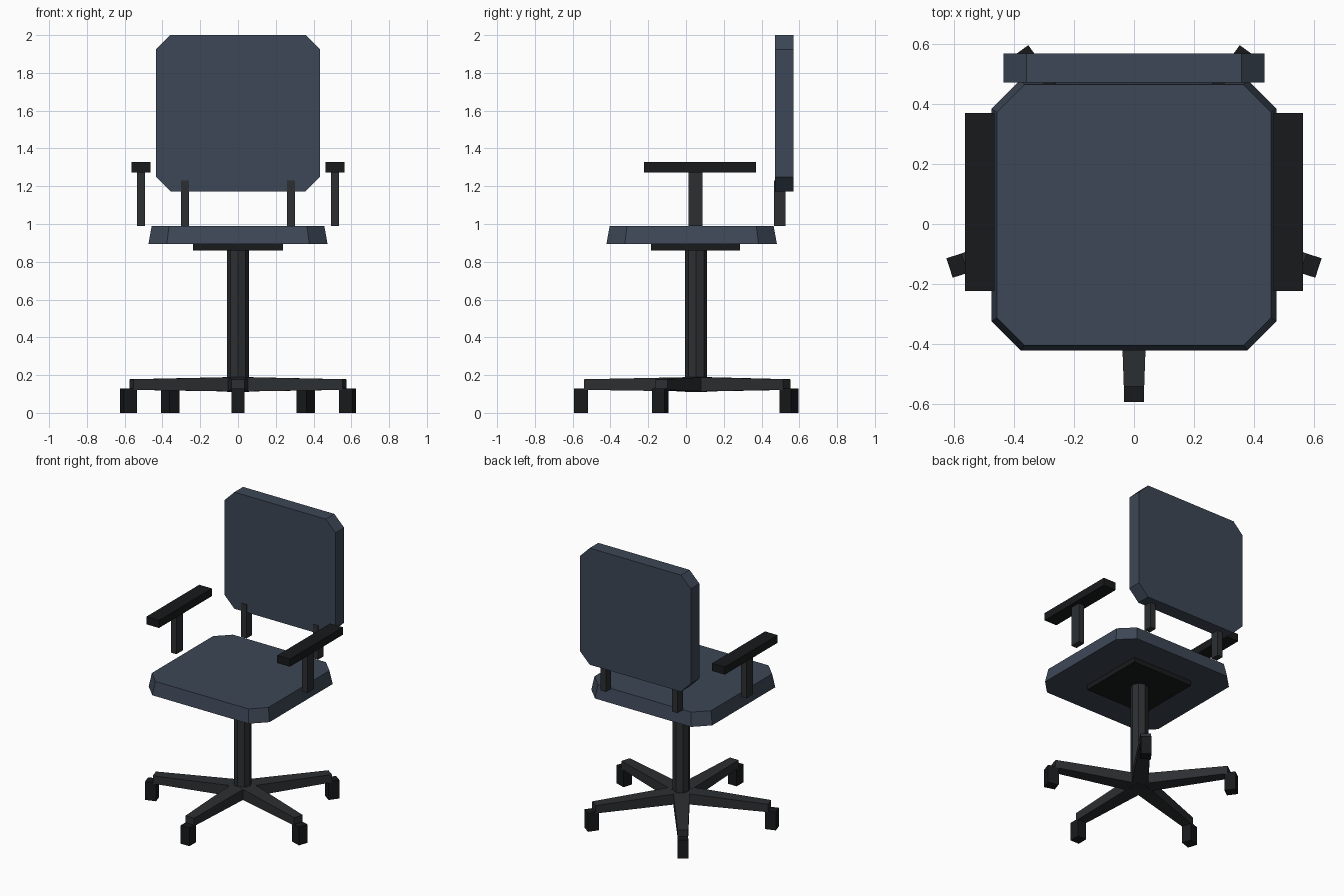
import bpy, bmesh, math
from mathutils import Matrix, Vector

if "Cube" in bpy.data.objects:
    bpy.data.objects.remove(bpy.data.objects["Cube"])


def material(name, rgb):
    m = bpy.data.materials.new(name)
    m.diffuse_color = (*rgb, 1)
    m.use_nodes = True
    m.node_tree.nodes["Principled BSDF"].inputs["Base Color"].default_value = m.diffuse_color
    return m


FABRIC = material("blue_grey_fabric", (0.046, 0.063, 0.092))
FRAME = material("dark_frame", (0.025, 0.028, 0.031))
BLACK = material("black_plastic", (0.009, 0.010, 0.011))


def loft(name, lower, upper, mat, matrix=Matrix()):
    """Solid between two matching outlines of 3D points."""
    bm = bmesh.new()
    a = [bm.verts.new(matrix @ Vector(p)) for p in lower]
    b = [bm.verts.new(matrix @ Vector(p)) for p in upper]
    n = len(a)
    bm.faces.new(a)
    bm.faces.new(b)
    for i in range(n):
        j = (i + 1) % n
        bm.faces.new((a[i], a[j], b[j], b[i]))
    bmesh.ops.recalc_face_normals(bm, faces=bm.faces)
    mesh = bpy.data.meshes.new(name)
    bm.to_mesh(mesh)
    bm.free()
    mesh.materials.append(mat)
    obj = bpy.data.objects.new(name, mesh)
    bpy.context.collection.objects.link(obj)
    return obj


def rect(x0, x1, y0, y1, z):
    return [(x0, y0, z), (x1, y0, z), (x1, y1, z), (x0, y1, z)]


def box(name, x, y, z, mat, matrix=Matrix()):
    return loft(name, rect(*x, *y, z[0]), rect(*x, *y, z[1]), mat, matrix)


def cut_rect(w, h, c):
    """Rectangle of half sizes w, h with corners cut by c."""
    return [(w - c, -h), (w, -h + c), (w, h - c), (w - c, h),
            (-w + c, h), (-w, h - c), (-w, -h + c), (-w + c, -h)]


# Seat cushion, tapering slightly to the top
SEAT_Y = 0.03
loft("seat",
     [(x, y + SEAT_Y, 0.895) for x, y in cut_rect(0.474, 0.451, 0.097)],
     [(x, y + SEAT_Y, 0.99) for x, y in cut_rect(0.457, 0.434, 0.092)], FABRIC)

# Backrest panel
outline = cut_rect(0.435, 0.4135, 0.077)
loft("backrest", [(x, 0.471, z + 1.5865) for x, z in outline],
     [(x, 0.568, z + 1.5865) for x, z in outline], FABRIC)

# Paired parts: back supports, arm posts and arm pads
for side, s in (("left", -1), ("right", 1)):
    box(side + "_back_support", (s * 0.26, s * 0.302), (0.467, 0.526), (0.99, 1.23), FRAME)
    box(side + "_arm_post", (s * 0.492, s * 0.536), (0.012, 0.088), (0.99, 1.275), FRAME)
    box(side + "_arm_pad", (s * 0.464, s * 0.563), (-0.223, 0.37), (1.273, 1.327), BLACK)

# Mounting plate and octagonal column
AXIS_Y = 0.053
box("seat_plate", (-0.238, 0.238), (-0.184, 0.287), (0.86, 0.895), BLACK)
ring = [(0.058 * math.cos(i * math.pi / 4), AXIS_Y + 0.058 * math.sin(i * math.pi / 4))
        for i in range(8)]
loft("column", [(x, y, 0.11) for x, y in ring], [(x, y, 0.862) for x, y in ring], FRAME)

# Five-spoke base with a caster block at each tip
for i in range(5):
    turn = Matrix.Translation((0, AXIS_Y, 0)) @ Matrix.Rotation(
        math.radians(-90 + 72 * i), 4, 'Z')
    root = [(0, -0.055, 0.113), (0, 0.055, 0.113), (0, 0.055, 0.19), (0, -0.055, 0.19)]
    tip = [(0.594, -0.034, 0.122), (0.594, 0.034, 0.122),
           (0.594, 0.034, 0.178), (0.594, -0.034, 0.178)]
    loft(f"base_leg_{i + 1}", root, tip, FRAME, turn)
    box(f"caster_{i + 1}", (0.572, 0.646), (-0.034, 0.034), (0, 0.13), BLACK, turn)
